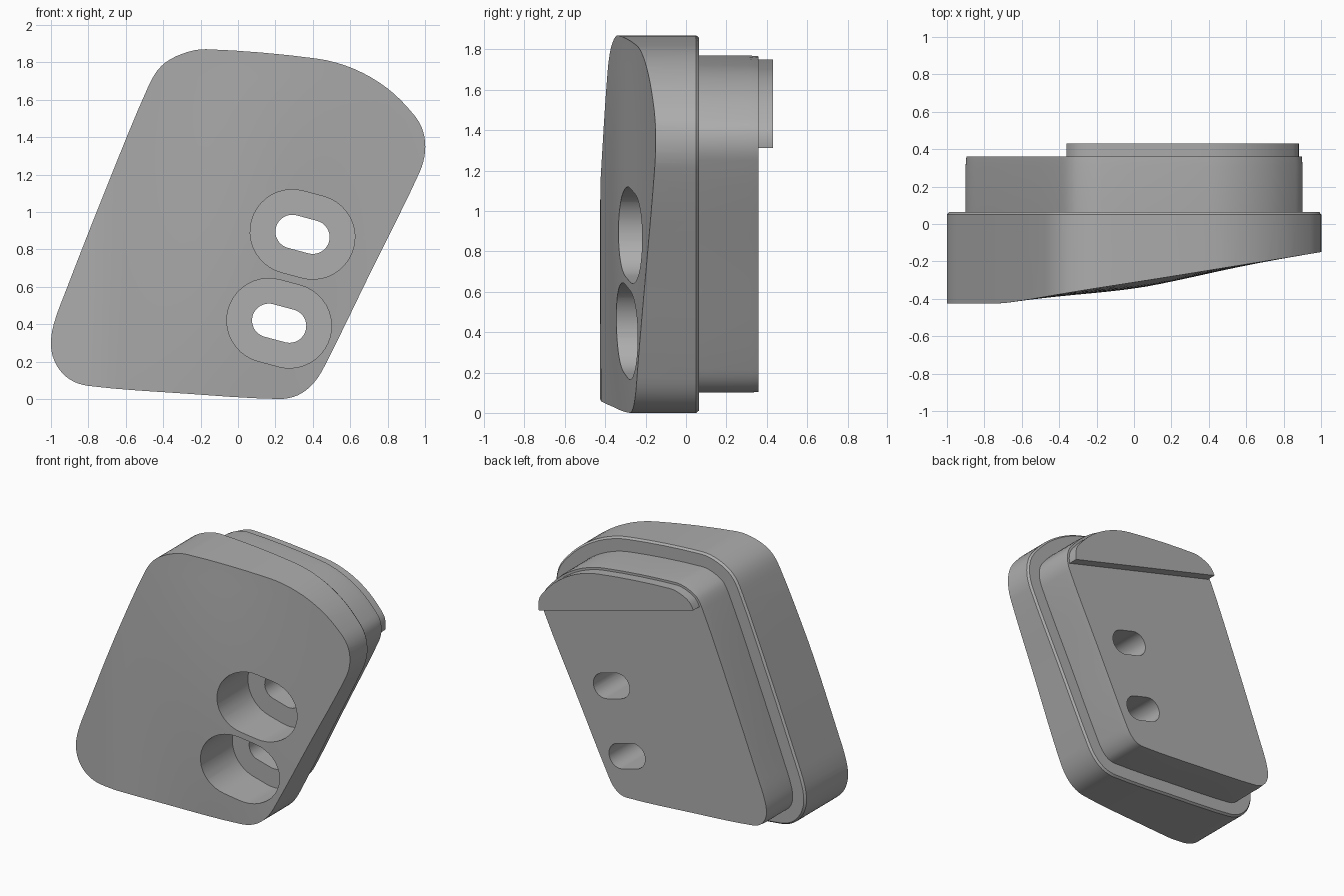
import bpy, bmesh, math
from mathutils import Vector

cube = bpy.data.objects.get("Cube")
if cube:
    bpy.data.objects.remove(cube, do_unlink=True)

grey = bpy.data.materials.new("plain grey")
grey.use_nodes = True
colour = (0.42, 0.42, 0.42, 1)
grey.diffuse_color = colour
grey.node_tree.nodes["Principled BSDF"].inputs["Base Color"].default_value = colour

# Skewed, round-cornered outline in x and z
OUTLINE = [(-.17, 1.87), (-.3, 1.845), (-.41, 1.78), (-.48, 1.67), (-.7, 1.14), (-.92, .58),
           (-.985, .4), (-1, .28), (-.97, .18), (-.9, .105), (-.8, .07), (-.3, .03),
           (.22, 0), (.32, .02), (.4, .08), (.46, .17), (.72, .7), (.97, 1.21), (1, 1.32),
           (.99, 1.43), (.94, 1.52), (.8, 1.66), (.62, 1.765), (.42, 1.82)]
SLOT_TILT = math.radians(-15)
SLOT_CENTRES = [(.345, .88), (.22, .405)]


def smooth_loop(points, steps=4):
    """Closed smooth curve through the points."""
    pts = [Vector(p) for p in points]
    n, out = len(pts), []
    for i in range(n):
        a, b, c, d = (pts[(i + k) % n] for k in (-1, 0, 1, 2))
        # Tangents scaled to the local span keep uneven spacing from overshooting
        span = (c - b).length
        m0 = (c - a).normalized() * span
        m1 = (d - b).normalized() * span
        for s in range(steps):
            t = s / steps
            u = 1 - t
            out.append(b * (1 + 2 * t) * u * u + m0 * t * u * u
                       + c * t * t * (3 - 2 * t) - m1 * t * t * u)
    return out


def inset(loop, amount):
    """Move a counter-clockwise loop inward."""
    n, out = len(loop), []
    for i, p in enumerate(loop):
        tangent = (loop[(i + 1) % n] - loop[i - 1]).normalized()
        out.append(p + Vector((-tangent.y, tangent.x)) * amount)
    return out


def finish(name, bm):
    bmesh.ops.recalc_face_normals(bm, faces=bm.faces)
    mesh = bpy.data.meshes.new(name)
    bm.to_mesh(mesh)
    bm.free()
    mesh.materials.append(grey)
    obj = bpy.data.objects.new(name, mesh)
    bpy.context.collection.objects.link(obj)
    return obj


def loft(name, rings):
    """Solid through (loop, y) rings."""
    bm = bmesh.new()
    rows = [[bm.verts.new((p.x, y, p.y)) for p in loop] for loop, y in rings]
    n = len(rows[0])
    for low, high in zip(rows, rows[1:]):
        for i in range(n):
            j = (i + 1) % n
            bm.faces.new((low[i], low[j], high[j], high[i]))
    bm.faces.new(rows[0])
    bm.faces.new(rows[-1])
    return finish(name, bm)


def slot(name, centre, radius, y0, y1, half=.057, steps=20):
    """Tilted stadium-shaped cutter."""
    axis = Vector((math.cos(SLOT_TILT), math.sin(SLOT_TILT)))
    loop = []
    for side in (1, -1):
        for k in range(steps + 1):
            a = SLOT_TILT - math.pi / 2 + math.pi * k / steps
            ray = Vector((math.cos(a), math.sin(a)))
            loop.append(Vector(centre) + side * (axis * half + ray * radius))
    return loft(name, [(loop, y0), (loop, y1)])


def combine(target, cutter, operation="DIFFERENCE"):
    cutter.hide_render = True
    mod = target.modifiers.new("cut", "BOOLEAN")
    mod.operation, mod.solver, mod.object = operation, "EXACT", cutter
    bpy.context.view_layer.objects.active = target
    bpy.ops.object.modifier_apply(modifier=mod.name)
    bpy.data.objects.remove(cutter, do_unlink=True)


def front_depth(x, z):
    """Slanted front surface with a soft bulge near the middle."""
    slope = max(-.425, -.15 - .16 * (1 - x))
    bulge = math.exp(-((x - .05) / .45) ** 2) * max(0, 1 - ((z - .9) / .97) ** 2)
    return slope - .035 * bulge


outer = smooth_loop(OUTLINE)

# Front body, with a small eased edge at the back
front_body = loft("front_body", [(outer, -.7), (outer, .05), (inset(outer, .012), .065)])

# Trim the front body to the slanted surface
bm = bmesh.new()
bmesh.ops.create_grid(bm, x_segments=30, y_segments=24, size=1.15)
for v in bm.verts:
    x, z = v.co.x, v.co.y + .95
    v.co = (x, front_depth(x, z), z)
back = bmesh.ops.extrude_face_region(bm, geom=bm.faces[:])
for v in back["geom"]:
    if isinstance(v, bmesh.types.BMVert):
        v.co.y = 1
combine(front_body, finish("front_trim", bm), "INTERSECT")

# Rear block
block = inset(outer, .1)
rear_block = loft("rear_block", [(block, .05), (block, .31), (inset(outer, .104), .36)])

# Rear lip, cut off below a tilted line
lip = inset(outer, .12)
rear_lip = loft("rear_lip", [(lip, .35), (lip, .43)])
corner = Vector((.88, 1.31))
along = Vector((math.cos(SLOT_TILT), math.sin(SLOT_TILT)))
down = Vector((along.y, -along.x))
left, right = corner - along * 3, corner + along
combine(rear_lip, loft("lip_trim", [([left, right, right + down * 3, left + down * 3], y)
                                    for y in (-1, 1)]))

# Bolt recesses and through slots
for centre in SLOT_CENTRES:
    combine(front_body, slot("recess", centre, .225, -1, .02))
    for part in (front_body, rear_block):
        combine(part, slot("through_slot", centre, .09, -2, 2))

# Smooth shading with sharp edges kept
bpy.ops.object.select_all(action="DESELECT")
for part in (front_body, rear_block, rear_lip):
    part.select_set(True)
    bpy.context.view_layer.objects.active = part
bpy.ops.object.shade_smooth_by_angle(angle=math.radians(30))
